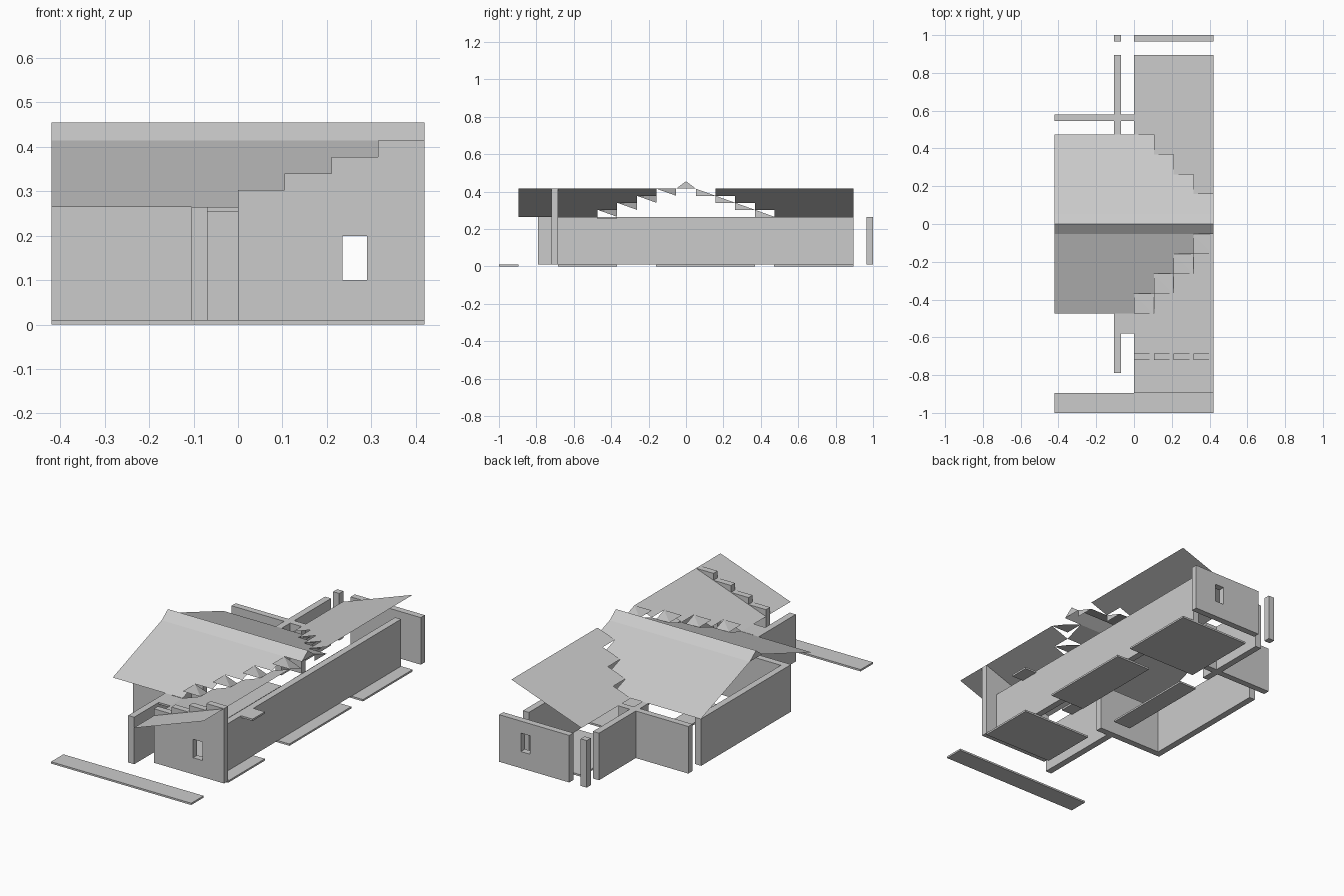
import bpy, bmesh

if "Cube" in bpy.data.objects:
    bpy.data.objects.remove(bpy.data.objects["Cube"])

U = 0.105          # kit grid cell
T = 0.036          # wall thickness
F, E, R = 0.01, 0.265, 0.415   # floor top, eave, roof top
H = (R - E) / 4    # roof rise per cell


def mesh_object(name, bm):
    me = bpy.data.meshes.new(name)
    bm.to_mesh(me)
    bm.free()
    ob = bpy.data.objects.new(name, me)
    bpy.context.collection.objects.link(ob)
    return ob


def box(name, x0, x1, y0, y1, z0, z1):
    bm = bmesh.new()
    bmesh.ops.create_cube(bm, size=1)
    for v in bm.verts:
        v.co = (x1 if v.co.x > 0 else x0,
                y1 if v.co.y > 0 else y0,
                z1 if v.co.z > 0 else z0)
    return mesh_object(name, bm)


def sheet(name, polys):
    bm = bmesh.new()
    for p in polys:
        bm.faces.new([bm.verts.new(c) for c in p])
    bmesh.ops.remove_doubles(bm, verts=bm.verts, dist=0.0005)
    return mesh_object(name, bm)


def windowed_wall(name, y0, y1):
    wall = box(name, 0, 0.42, y0, y1, F, E)
    cutter = box("window_cutter", 0.235, 0.29, y0 - 0.1, y1 + 0.1, 0.1, 0.2)
    mod = wall.modifiers.new("window", "BOOLEAN")
    mod.operation = "DIFFERENCE"
    mod.solver = "EXACT"
    mod.object = cutter
    bpy.context.view_layer.objects.active = wall
    bpy.ops.object.modifier_apply(modifier=mod.name)
    bpy.data.objects.remove(cutter)


# Floor slabs
for n, (x0, x1, y0, y1) in enumerate([
        (-0.42, 0.42, -1.0, -0.895), (0, 0.42, -0.685, -0.37),
        (2 * U, 0.42, -0.16, 0.37), (-U, 0, -0.16, 0.37), (0, 0.42, 0.47, 0.895)]):
    box(f"floor_slab_{n}", x0, x1, y0, y1, 0, F)

# Ceiling slabs
box("porch_ceiling", -U, 0, -0.58, -0.475, E - 0.01, E)
box("side_ceiling", 0.315, 0.42, -0.475, -0.37, E - 0.01, E)

# Walls
windowed_wall("front_window_wall", -0.72, -0.685)
windowed_wall("back_window_wall", 0.965, 1.0)
box("long_side_wall", 0.315, 0.315 + T, -0.685, 0.895, F, E)
box("left_wing_wall", -0.42, -0.42 + T, -0.3, 0.47, F, E)
box("wing_front_wall", -0.42 + T, 0, -0.3, -0.3 + T, F, E)
box("wing_back_wall", -0.42, 0, 0.545, 0.58, F, E)
box("porch_wall", -U, -U + T, -0.79, -0.3, F, E)
box("back_inner_wall", -U, -U + T, 0.47, 0.895, F, E)
box("back_post", -U, -U + T, 0.965, 1.0, F, E)

# Stepped gable above the front wall
for i in range(4):
    box(f"gable_step_{i}", i * U, (i + 1) * U, -0.72, -0.685, E, E + (i + 1) * H)

# Roof: wing slopes, side slope and valley corner tiles, row by row
wing, side, tiles = [], [], []
for s in (-1, 1):
    for i in range(4):
        x0, x1 = i * U, (i + 1) * U
        ya, yb = s * (0.473 - i * U), s * (0.473 - (i + 1) * U)
        z0, z1 = E + i * H, E + (i + 1) * H
        end = x0 if s < 0 else x1      # back rows run one cell further
        wing.append([(-0.42, s * abs(ya), z0), (end, ya, z0), (end, yb, z1), (-0.42, yb, z1)][::s])
        side.append([(x0, s * 0.895, z0), (x0, ya, z0), (x1, ya, z1), (x1, s * 0.895, z1)][::s])
        if s > 0:      # triangular end of each back row
            tiles.append([(x1, ya, z0), (x1, yb, z1), (x1, yb, z0)])
        else:          # folded corner tiles at the front
            tiles += [[(x0, ya, z1), (x1, ya, z1), (x0, yb, z1)],
                      [(x1, ya, z1), (x1, yb, z0), (x0, yb, z1)]]
sheet("wing_roof_slopes", wing)
sheet("side_roof_slope", side)
sheet("valley_tiles", tiles)

# Ridge cap with closed ends
cap = [[(-0.42, s * 0.053, R), (0.42, s * 0.053, R),
        (0.42, 0, 0.455), (-0.42, 0, 0.455)][::-s] for s in (-1, 1)]
cap += [[(x, -0.053, R), (x, 0.053, R), (x, 0, 0.455)] for x in (-0.42, 0.42)]
sheet("ridge_cap", cap)
